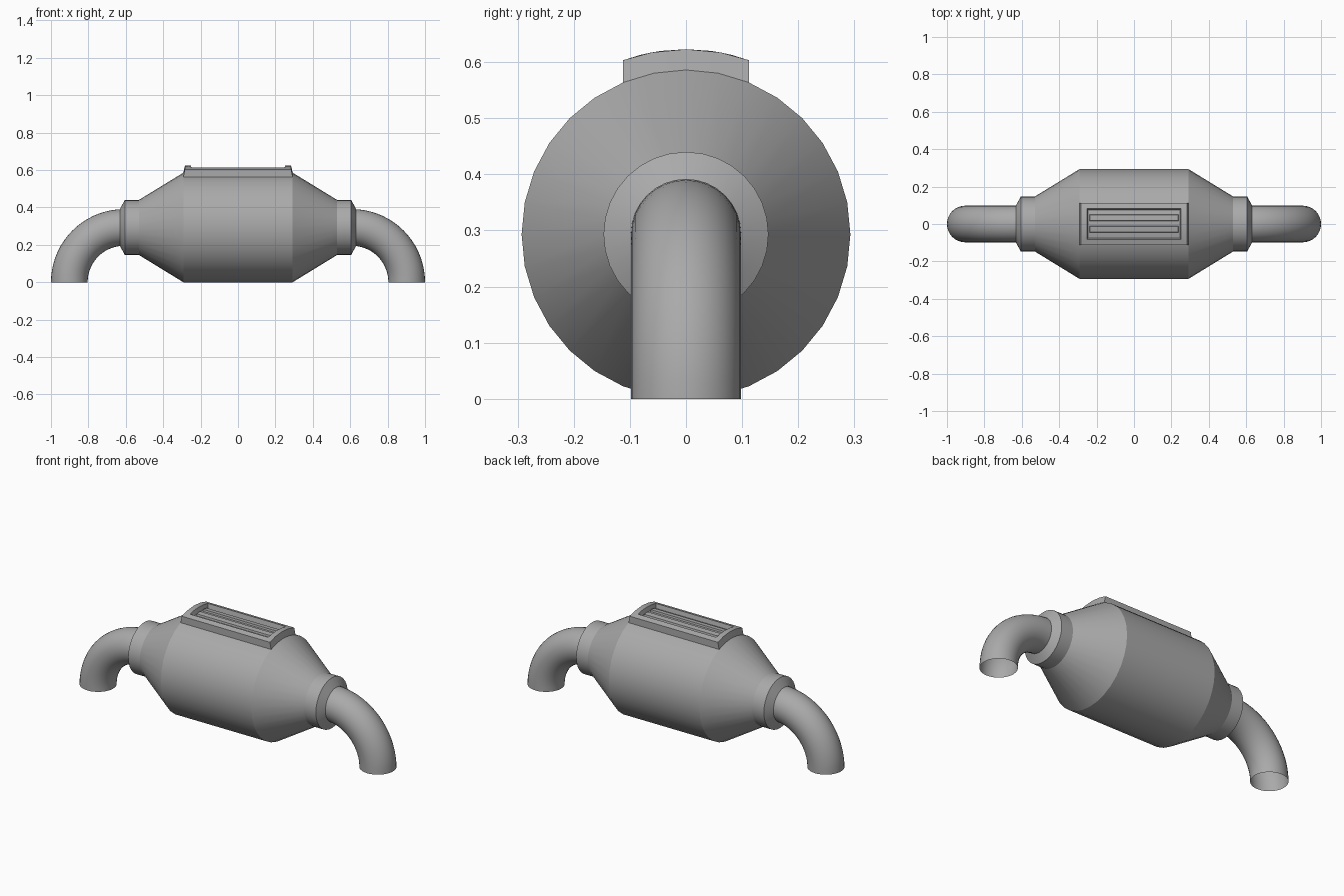
import bpy, bmesh
from math import sin, cos, pi, sqrt, radians

if "Cube" in bpy.data.objects:
    bpy.data.objects.remove(bpy.data.objects["Cube"], do_unlink=True)

AXIS = 0.293   # height of the body axis, also the body radius
SIDES = 32

metal = bpy.data.materials.new("grey metal")
metal.use_nodes = True
GREY = (0.4, 0.4, 0.4, 1)
metal.diffuse_color = GREY
metal.node_tree.nodes["Principled BSDF"].inputs["Base Color"].default_value = GREY


def finish(name, bm, angle):
    mesh = bpy.data.meshes.new(name)
    bm.to_mesh(mesh)
    bm.free()
    mesh.materials.append(metal)
    ob = bpy.data.objects.new(name, mesh)
    bpy.context.collection.objects.link(ob)
    bpy.ops.object.select_all(action='DESELECT')
    ob.select_set(True)
    bpy.context.view_layer.objects.active = ob
    bpy.ops.object.shade_smooth_by_angle(angle=radians(angle))
    return ob


def loft(bm, rings):
    """Bridge closed rings of points with quads and return the vertex rings."""
    rows = [[bm.verts.new(p) for p in ring] for ring in rings]
    for a, b in zip(rows, rows[1:]):
        n = len(a)
        for i in range(n):
            j = (i + 1) % n
            bm.faces.new((a[i], a[j], b[j], b[i]))
    return rows


def circle(radius, place):
    return [place(radius * sin(2 * pi * i / SIDES), radius * cos(2 * pi * i / SIDES))
            for i in range(SIDES)]


# Canister: cylinder, two cones and chamfered collars
half = [(0.292, AXIS), (0.53, 0.147), (0.605, 0.147), (0.632, 0.098)]
profile = [(-x, r) for x, r in reversed(half)] + half
bm = bmesh.new()
loft(bm, [circle(r, lambda u, v: (x, u, AXIS + v)) for x, r in profile])
bmesh.ops.recalc_face_normals(bm, faces=bm.faces)
finish("canister_body", bm, 25)


# Elbow pipes: quarter bends, open at the lower end
def elbow(name, side):
    bend_x, bend_r, steps = 0.609, AXIS, 18
    rings = []
    for k in range(steps + 1):
        a = pi / 2 * k / steps
        rings.append(circle(0.098, lambda u, v: (
            side * (bend_x + (bend_r + v) * sin(a)), u, (bend_r + v) * cos(a))))
    bm = bmesh.new()
    loft(bm, rings)
    bmesh.ops.recalc_face_normals(bm, faces=bm.faces)
    finish(name, bm, 40)


elbow("left_elbow_pipe", 1)
elbow("right_elbow_pipe", -1)


# Curved plates that follow the canister, made from nested rectangles
def curved_plate(name, layers, y0=0.0):
    """Each layer is (half length, half width, radius about the body axis)."""
    rings = []
    for hx, hy, r in layers:
        edge = [(y0 + t * hy) for t in (-1, -0.55, 0, 0.55, 1)]
        arc = [(y, AXIS + sqrt(r * r - y * y)) for y in edge]
        rings.append([(hx, y, z) for y, z in arc] +
                     [(-hx, y, z) for y, z in reversed(arc)])
    bm = bmesh.new()
    top = loft(bm, rings)[-1]
    for i in range(4):
        bm.faces.new((top[i], top[i + 1], top[8 - i], top[9 - i]))
    bmesh.ops.recalc_face_normals(bm, faces=bm.faces)
    finish(name, bm, 25)


curved_plate("top_frame", [(0.293, 0.112, 0.288), (0.284, 0.112, 0.33),
                           (0.252, 0.082, 0.33), (0.245, 0.076, 0.304)])
for label, y0 in (("left_side_rib", 0.033), ("right_side_rib", -0.028)):
    curved_plate(label, [(0.24, 0.018, 0.3), (0.236, 0.015, 0.314)], y0)
